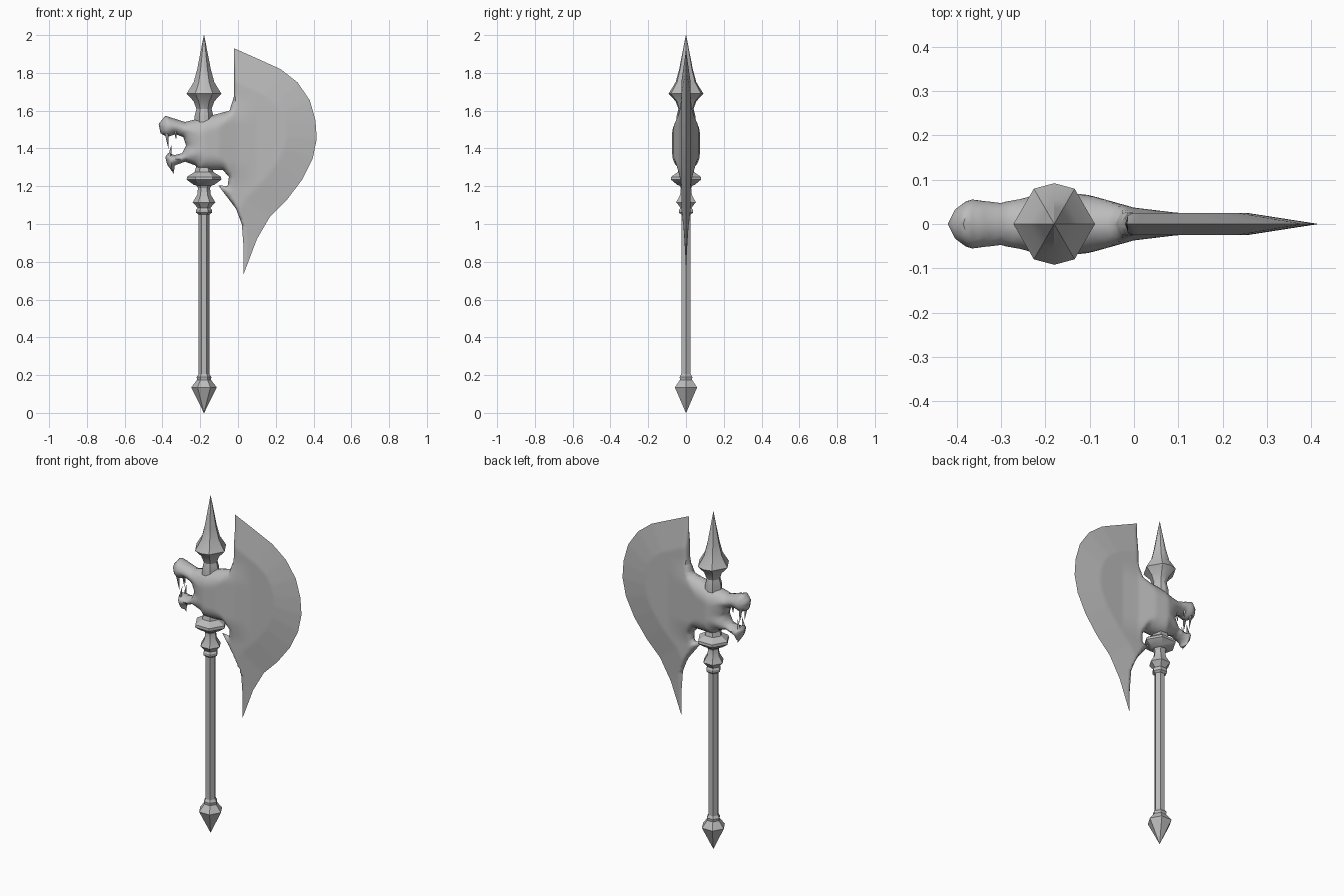
import bpy, bmesh, math
from mathutils import Vector, geometry

cube = bpy.data.objects.get("Cube")
if cube:
    bpy.data.objects.remove(cube)

steel = bpy.data.materials.new("grey steel")
steel.use_nodes = True
GREY = (0.5, 0.5, 0.5, 1)
steel.diffuse_color = GREY
steel.node_tree.nodes["Principled BSDF"].inputs["Base Color"].default_value = GREY

POLE_X = -0.18
HEX = [0, 60, 120, 180, 240, 300]
OCT = [0, 60, 90, 120, 180, 240, 270, 300]


def finish(name, bm, angle):
    bmesh.ops.remove_doubles(bm, verts=bm.verts[:], dist=0.0003)
    bmesh.ops.recalc_face_normals(bm, faces=bm.faces[:])
    mesh = bpy.data.meshes.new(name)
    bm.to_mesh(mesh)
    bm.free()
    mesh.materials.append(steel)
    obj = bpy.data.objects.new(name, mesh)
    bpy.context.collection.objects.link(obj)
    bpy.ops.object.select_all(action='DESELECT')
    obj.select_set(True)
    bpy.context.view_layer.objects.active = obj
    bpy.ops.object.shade_smooth_by_angle(angle=math.radians(angle))
    return obj


def turned(name, profile, angles=HEX):
    """Faceted part turned around the pole from (radius, height) pairs."""
    bm = bmesh.new()
    rings = []
    for r, z in profile:
        rings.append([bm.verts.new((POLE_X + r * math.cos(math.radians(a)),
                                    r * math.sin(math.radians(a)), z)) for a in angles])
    n = len(angles)
    for low, high in zip(rings, rings[1:]):
        for i in range(n):
            j = (i + 1) % n
            bm.faces.new((low[i], low[j], high[j], high[i]))
    bm.faces.new(rings[0])
    bm.faces.new(rings[-1])
    return finish(name, bm, 28)


# Pole, pommel, collars and top spike
turned("shaft", [(0.029, 0.18), (0.029, 1.6)])
turned("pommel", [(0.001, 0), (0.068, 0.135), (0.037, 0.175), (0.039, 0.19), (0.029, 0.205)])
turned("lower_collar", [(0.03, 1.05), (0.042, 1.06), (0.042, 1.075), (0.034, 1.085), (0.046, 1.1),
                        (0.06, 1.115), (0.036, 1.155), (0.032, 1.19), (0.04, 1.205)])
turned("upper_collar", [(0.03, 1.2), (0.055, 1.208), (0.092, 1.235), (0.09, 1.25),
                        (0.05, 1.275), (0.04, 1.31)])
turned("top_spike", [(0.05, 1.5), (0.05, 1.57), (0.04, 1.61), (0.055, 1.65), (0.092, 1.69),
                     (0.055, 1.75), (0.036, 1.82), (0.001, 2.0)], OCT)

# Side outline of the blade and beast head: the sharp edge comes first
cutting_edge = [(-.02, 1.93), (.115, 1.87), (.225, 1.82), (.315, 1.75), (.38, 1.655), (.41, 1.55),
                (.417, 1.45), (.395, 1.345), (.34, 1.235), (.26, 1.13), (.17, 1.04), (.1, .92),
                (.03, .735)]
blade_back = [(.03, .87), (.02, 1), (-.01, 1.08), (-.105, 1.205), (-.055, 1.2), (-.048, 1.25),
              (-.08, 1.285)]
lower_jaw = [(-.21, 1.285), (-.225, 1.31), (-.28, 1.33), (-.335, 1.31), (-.34, 1.265),
             (-.375, 1.315), (-.385, 1.355), (-.37, 1.375), (-.335, 1.365), (-.295, 1.375)]
upper_jaw = [(-.275, 1.415), (-.29, 1.46), (-.33, 1.475), (-.375, 1.46), (-.41, 1.48), (-.42, 1.53),
             (-.385, 1.573), (-.28, 1.54), (-.22, 1.555), (-.12, 1.58), (-.045, 1.6), (-.02, 1.68)]
outline = [Vector(p) for p in cutting_edge + blade_back + lower_jaw + upper_jaw]
loop = list(zip(outline, outline[1:] + outline[:1]))
sharp = loop[:len(cutting_edge) - 1]


def distance(p, segments):
    best = 9
    for a, b in segments:
        t = max(0, min(1, (p - a).dot(b - a) / (b - a).length_squared))
        best = min(best, (p - a.lerp(b, t)).length)
    return best


def inside(p):
    hit = False
    for a, b in loop:
        if (a.y > p.y) != (b.y > p.y) and p.x < a.x + (p.y - a.y) * (b.x - a.x) / (b.y - a.y):
            hit = not hit
    return hit


def blend(t):
    t = max(0, min(1, t))
    return t * t * (3 - 2 * t)


WIDTHS = [(-.43, .04), (-.37, .056), (-.3, .051), (-.18, .074), (-.1, .065), (0, .037), (.1, .025), (1, .025)]


def half_thickness(p):
    """Rounded head that flattens into a tapering blade."""
    for (x0, w0), (x1, w1) in zip(WIDTHS, WIDTHS[1:]):
        if x0 <= p.x <= x1:
            width = w0 + (w1 - w0) * (p.x - x0) / (x1 - x0)
            break
    flat = blend((abs(p.y - 1.43) - 0.1) / 0.15) * blend((p.x + 0.14) / 0.06)
    width += (0.025 - width) * flat
    head = 1 - blend((p.x + 0.12) / 0.12)
    rim = 0.014 + head * (0.04 + 0.03 * blend((p.x + 0.3) / 0.1))
    u = min(1, distance(p, loop) / rim)
    bevel = min(1, distance(p, sharp) / 0.16)
    return width * bevel * math.sqrt(u * (2 - u))


# Rim points, then a grid of inner points, triangulated and mirrored front to back
points = []
for a, b in loop:
    count = max(1, round((b - a).length / 0.018))
    points += [a.lerp(b, i / count) for i in range(count)]
rim_count = len(points)
edges = [(i, (i + 1) % rim_count) for i in range(rim_count)]
STEP = 0.013
for i in range(int(0.86 / STEP)):
    for j in range(int(1.22 / STEP)):
        p = Vector((-0.43 + i * STEP, 0.72 + j * STEP))
        if inside(p) and distance(p, loop) > 0.005:
            points.append(p)
flat_verts, _, tris, *_ = geometry.delaunay_2d_cdt(points, edges, [], 1, 1e-6)
depth = [half_thickness(p) for p in flat_verts]
bm = bmesh.new()
for side in (-1, 1):
    verts = [bm.verts.new((p.x, side * d, p.y)) for p, d in zip(flat_verts, depth)]
    for tri in tris:
        bm.faces.new([verts[k] for k in tri])
finish("beast_head_and_blade", bm, 60)


# Fangs on both sides of each jaw
def fangs(name, x, z, tip_x, tip_z, y, radius):
    bm = bmesh.new()
    for side in (-1, 1):
        base = [bm.verts.new((x + radius * math.cos(k * math.tau / 6),
                              side * y + radius * math.sin(k * math.tau / 6), z)) for k in range(6)]
        tip = bm.verts.new((tip_x, side * y * 0.9, tip_z))
        for k in range(6):
            bm.faces.new((base[k], base[(k + 1) % 6], tip))
        bm.faces.new(base)
    finish(name, bm, 60)


fangs("upper_fangs", -.378, 1.485, -.368, 1.395, .026, .011)
fangs("upper_back_fangs", -.33, 1.49, -.328, 1.445, .03, .008)
fangs("lower_fangs", -.362, 1.36, -.352, 1.42, .022, .009)
